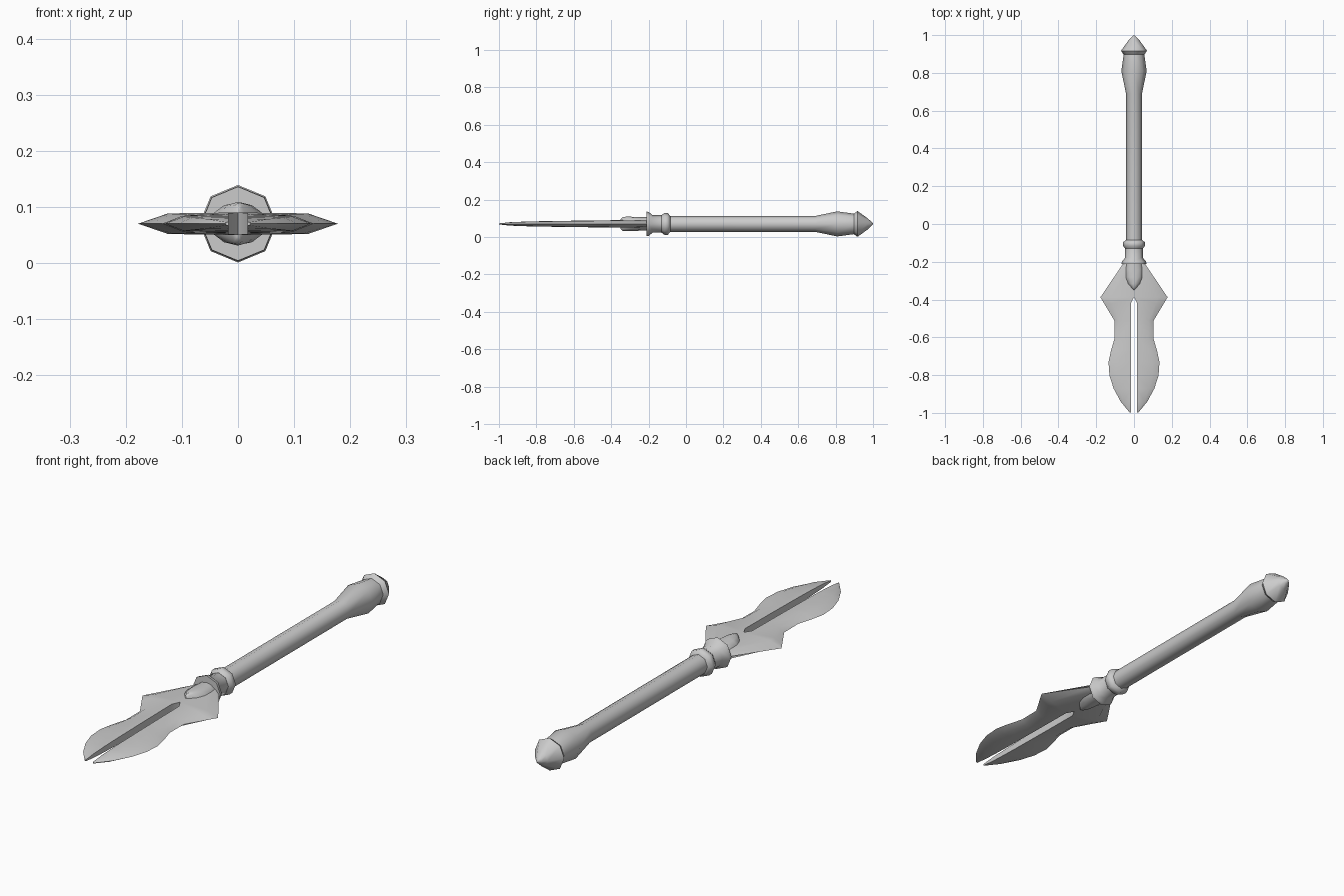
import bpy, bmesh, math

if "Cube" in bpy.data.objects:
    bpy.data.objects.remove(bpy.data.objects["Cube"])

ZC = 0.07  # height of the long axis


def finish(name, bm, angle=50):
    bmesh.ops.remove_doubles(bm, verts=bm.verts, dist=1e-5)
    bmesh.ops.recalc_face_normals(bm, faces=bm.faces)
    me = bpy.data.meshes.new(name)
    bm.to_mesh(me)
    bm.free()
    ob = bpy.data.objects.new(name, me)
    ob.location.z = ZC
    bpy.context.collection.objects.link(ob)
    bpy.ops.object.select_all(action='DESELECT')
    ob.select_set(True)
    bpy.context.view_layer.objects.active = ob
    bpy.ops.object.shade_smooth_by_angle(angle=math.radians(angle))
    return ob


def loft(name, stations, sides=8):
    """Rings along y; each station is (y, x radius, z radius)."""
    bm = bmesh.new()
    rings = []
    for y, rx, rz in stations:
        rings.append([bm.verts.new((rx * math.cos(2 * math.pi * i / sides), y,
                                    rz * math.sin(2 * math.pi * i / sides)))
                      for i in range(sides)])
    for a, b in zip(rings, rings[1:]):
        for i in range(sides):
            j = (i + 1) % sides
            bm.faces.new((a[i], a[j], b[j], b[i]))
    bm.faces.new(rings[0])
    bm.faces.new(rings[-1])
    return finish(name, bm)


def turned(name, profile):
    return loft(name, [(y, r, r) for y, r in profile])


# Handle parts, turned around the long axis
turned("shaft", [(-0.10, 0.042), (0.69, 0.042), (0.81, 0.067), (0.905, 0.054)])
turned("pommel", [(0.895, 0.05), (0.90, 0.056), (0.918, 0.069),
                  (0.972, 0.030), (0.99, 0.014), (1.0, 0.003)])
turned("collar", [(-0.083, 0.042), (-0.096, 0.058), (-0.115, 0.058), (-0.13, 0.047)])
turned("neck", [(-0.10, 0.046), (-0.178, 0.047), (-0.198, 0.064),
                (-0.211, 0.066), (-0.211, 0.045)])

# Tongue that clasps the blade
loft("blade_socket", [(-0.20, 0.043, 0.036), (-0.24, 0.050, 0.036), (-0.28, 0.050, 0.038),
                      (-0.315, 0.036, 0.039), (-0.338, 0.014, 0.037), (-0.348, 0.003, 0.026)], 12)

# Split blade: y, slot half width, outer half width, half thickness
rows = [(-0.205, 0, 0.055, 0.019), (-0.387, 0, 0.178, 0.020), (-0.42, 0.017, 0.158, 0.019),
        (-0.51, 0.017, 0.104, 0.018), (-0.605, 0.017, 0.103, 0.017), (-0.67, 0.017, 0.122, 0.016),
        (-0.73, 0.017, 0.135, 0.015), (-0.80, 0.017, 0.130, 0.014), (-0.87, 0.017, 0.108, 0.012),
        (-0.94, 0.017, 0.070, 0.009), (-0.998, 0.017, 0.022, 0.003)]
bm = bmesh.new()
for side in (1, -1):
    rings = []
    for y, xi, xo, t in rows:
        xm = xi + (xo - xi) * 0.7
        section = [(xi, t), (xm, t * 0.92), (xo, 0), (xm, -t * 0.92), (xi, -t)]
        rings.append([bm.verts.new((side * x, y, z)) for x, z in section])
    for k, (a, b) in enumerate(zip(rings, rings[1:])):
        for i in range(4):
            bm.faces.new((a[i], a[i + 1], b[i + 1], b[i]))
        if k >= 1:  # wall of the slot
            bm.faces.new((a[4], a[0], b[0], b[4]))
    bm.faces.new(rings[0])
    bm.faces.new(rings[-1])
finish("blade", bm, 35)

# Exact length of two units and centring
bpy.context.view_layer.update()
for ob in bpy.context.scene.objects:
    ob.location.y -= 0.001
    ob.select_set(False)
